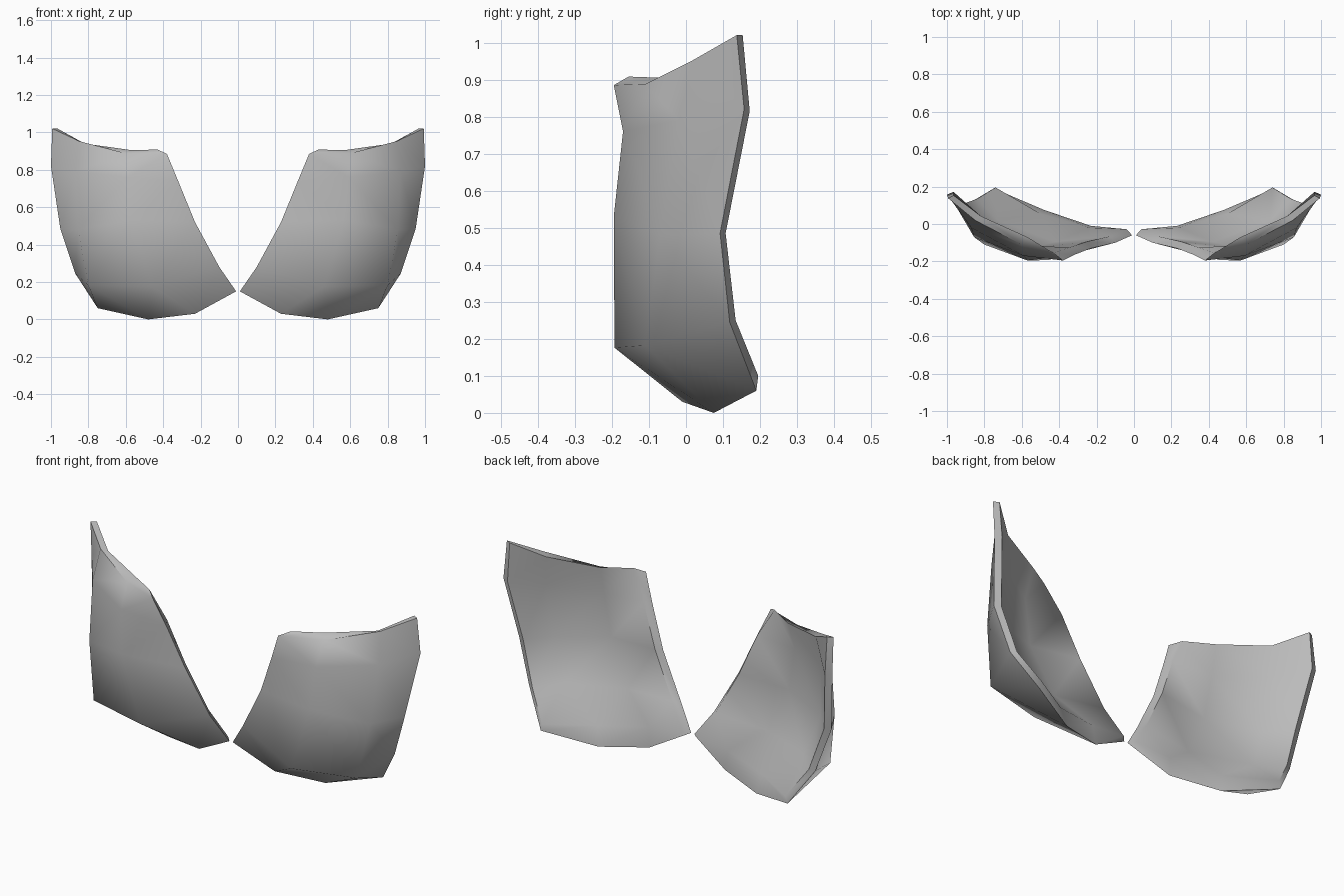
import bpy
import bmesh
import math

default = bpy.data.objects.get("Cube")
if default:
    bpy.data.objects.remove(default, do_unlink=True)

grey = bpy.data.materials.new("plain_grey")
grey.use_nodes = True
colour = (0.5, 0.5, 0.5, 1)
grey.diffuse_color = colour
grey.node_tree.nodes["Principled BSDF"].inputs["Base Color"].default_value = colour

# Outer skin: rows from the top edge to the bottom edge, columns from centre to side
outer_rows = [
    [(.38, -.195, .885), (.6, -.11, .888), (.85, .02, .953), (.993, .137, 1.02)],
    [(.32, -.165, .74), (.59, -.17, .76), (.87, -.02, .79), (1, .157, .82)],
    [(.23, -.13, .52), (.57, -.195, .53), (.855, -.07, .48), (.95, .092, .485)],
    [(.1, -.1, .28), (.46, -.193, .176), (.8, -.11, .182), (.87, .118, .245)],
    [(.01, -.06, .15), (.23, -.01, .03), (.48, .075, 0), (.75, .19, .06)],
]
# Inner skin: a plain sweep that ends on the heavier bottom rim
inner_rows = [
    [(.43, -.155, .908), (.57, -.07, .905), (.82, .043, .94), (.965, .153, 1.02)],
    [(.345, -.125, .755), (.58, -.115, .75), (.835, .025, .78), (.965, .172, .815)],
    [(.255, -.095, .53), (.54, -.125, .51), (.81, -.01, .485), (.915, .107, .485)],
    [(.13, -.066, .29), (.42, -.095, .27), (.73, .02, .26), (.84, .134, .25)],
    [(.04, -.028, .155), (.24, -.02, .135), (.5, .055, .102), (.74, .195, .1)],
]


def make_panel(name, side):
    """Build one curved plate as two skins joined around the border."""
    bm = bmesh.new()
    outer, inner = [
        [[bm.verts.new((x * side, y, z)) for x, y, z in row] for row in rows]
        for rows in (outer_rows, inner_rows)
    ]

    # Both skins
    last_row, last_col = len(outer) - 1, len(outer[0]) - 1
    for skin in (outer, inner):
        for r in range(last_row):
            for c in range(last_col):
                bm.faces.new((skin[r][c], skin[r][c + 1],
                              skin[r + 1][c + 1], skin[r + 1][c]))

    # Rim around the border
    border = [(0, c) for c in range(last_col)]
    border += [(r, last_col) for r in range(last_row)]
    border += [(last_row, c) for c in range(last_col, 0, -1)]
    border += [(r, 0) for r in range(last_row, 0, -1)]
    for (r, c), (s, d) in zip(border, border[1:] + border[:1]):
        bm.faces.new((outer[r][c], outer[s][d], inner[s][d], inner[r][c]))

    bmesh.ops.recalc_face_normals(bm, faces=bm.faces)
    mesh = bpy.data.meshes.new(name)
    bm.to_mesh(mesh)
    bm.free()
    mesh.materials.append(grey)
    panel = bpy.data.objects.new(name, mesh)
    bpy.context.collection.objects.link(panel)

    # Smooth plate with sharp rim edges
    bpy.ops.object.select_all(action="DESELECT")
    panel.select_set(True)
    bpy.context.view_layer.objects.active = panel
    bpy.ops.object.shade_smooth_by_angle(angle=math.radians(65))


make_panel("left_panel", 1)
make_panel("right_panel", -1)
